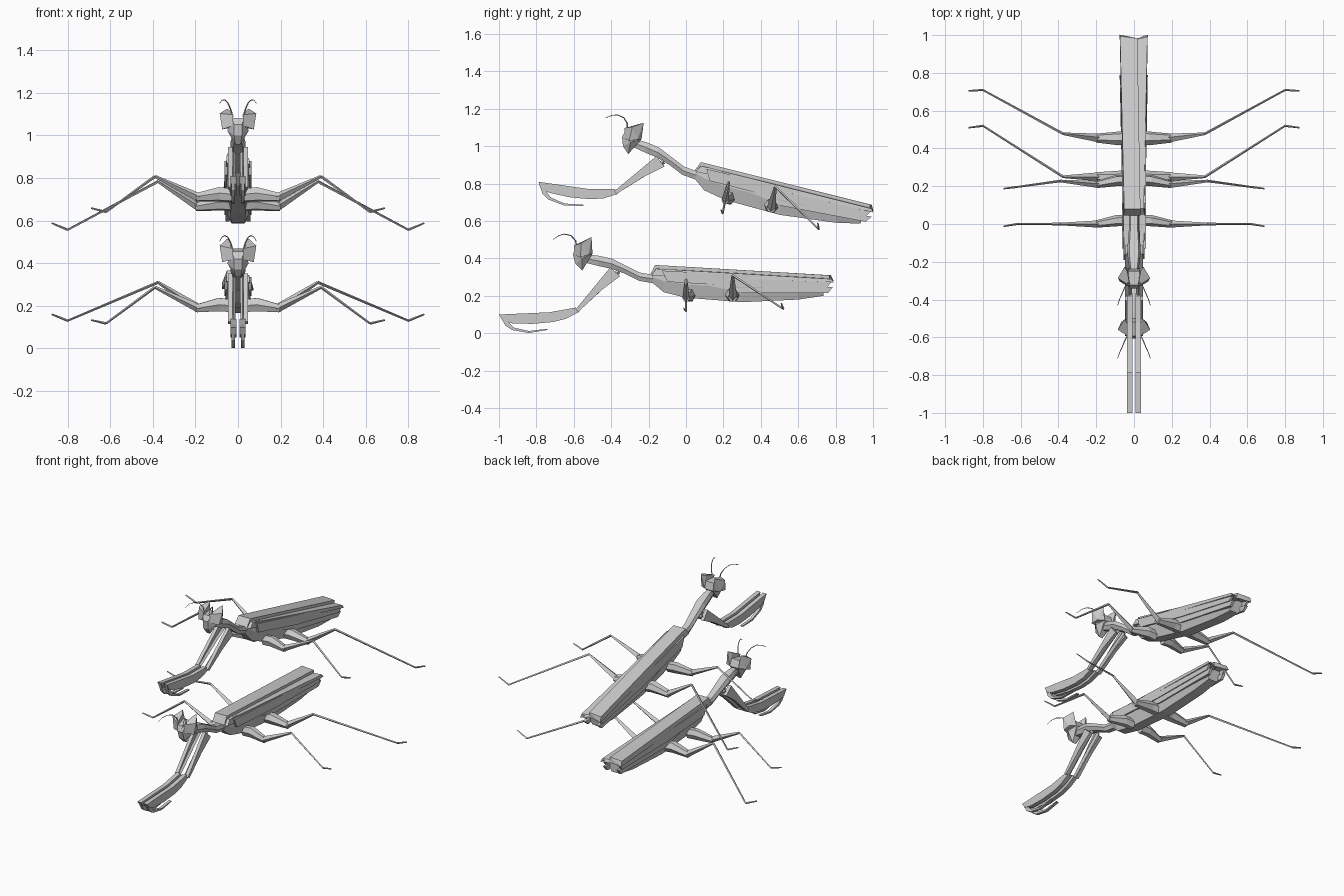
import bpy, bmesh, math
from mathutils import Vector, Matrix

grey = bpy.data.materials.new("light grey")
grey.diffuse_color = (0.6, 0.6, 0.6, 1)

# the second insect is the first one pitched and moved up and back
PLACES = {
    "lower": Matrix.Identity(4),
    "upper": Matrix.Translation((0, 0.08, 0.915))
    @ Matrix.Rotation(math.radians(-10.7), 4, 'X')
    @ Matrix.Translation((0, 0.165, -0.365)),
}


def finish(name, bm):
    bmesh.ops.recalc_face_normals(bm, faces=bm.faces)
    for place, matrix in PLACES.items():
        mesh = bpy.data.meshes.new(name)
        bm.to_mesh(mesh)
        mesh.transform(matrix)
        mesh.materials.append(grey)
        bpy.context.collection.objects.link(bpy.data.objects.new(place + "_" + name, mesh))
    bm.free()


def flip(pts):
    return [(-p[0], p[1], p[2]) for p in pts]


def hull(name, pts):
    bm = bmesh.new()
    vs = [bm.verts.new(p) for p in pts]
    bmesh.ops.convex_hull(bm, input=vs)
    bmesh.ops.delete(bm, geom=[v for v in bm.verts if not v.link_faces], context='VERTS')
    bmesh.ops.dissolve_limit(bm, angle_limit=0.02, verts=bm.verts, edges=bm.edges)
    finish(name, bm)


def loft(name, rings):
    bm = bmesh.new()
    rows = [[bm.verts.new(p) for p in ring] for ring in rings]
    n = len(rows[0])
    for a, b in zip(rows, rows[1:]):
        for i in range(n):
            j = (i + 1) % n
            bm.faces.new((a[i], a[j], b[j], b[i]))
    bm.faces.new(rows[0])
    bm.faces.new(rows[-1])
    finish(name, bm)


def rod(name, pts, radii, ref=(0, 0, 1), n=4):
    """Tapered bar along a path; each radius pair is (sideways, along ref)."""
    pts = [Vector(p) for p in pts]
    rings = []
    for i, p in enumerate(pts):
        t = (pts[min(i + 1, len(pts) - 1)] - pts[max(i - 1, 0)]).normalized()
        u = Vector(ref).cross(t).normalized()
        v = t.cross(u)
        ru, rv = radii[i]
        ring = []
        for k in range(n):
            a = 2 * math.pi * k / n
            ring.append(p + u * math.cos(a) * ru + v * math.sin(a) * rv)
        rings.append(ring)
    loft(name, rings)


def slab(name, outline, x0, x1):
    loft(name, [[(x, y, z) for y, z in outline] for x in (x0, x1)])


# abdomen: y, half width, top, crease, bottom
rings = []
for y, w, top, mid, low in [(-0.18, 0.030, 0.335, 0.30, 0.27), (-0.12, 0.048, 0.345, 0.28, 0.22),
                            (0.0, 0.052, 0.335, 0.26, 0.19), (0.3, 0.058, 0.318, 0.245, 0.166),
                            (0.6, 0.056, 0.30, 0.24, 0.18), (0.735, 0.050, 0.29, 0.24, 0.20)]:
    rings.append([(-w, y, top), (-w * 1.02, y, mid), (-w * 0.6, y, low),
                  (w * 0.6, y, low), (w * 1.02, y, mid), (w, y, top)])
loft("abdomen", rings)

# side wings: stepped panels ending at different lengths
for side, s in (("left", -1), ("right", 1)):
    slab(side + "_side_wing", [(-0.13, 0.335), (0.785, 0.285), (0.755, 0.245), (0.3, 0.25), (-0.10, 0.275)],
         s * 0.050, s * 0.064)
    slab(side + "_lower_wing", [(0.1, 0.26), (0.785, 0.247), (0.76, 0.215), (0.3, 0.215)],
         s * 0.040, s * 0.058)

# wing covers: the left one lies over the right one
hull("left_wing_cover", [(-0.052, -0.165, 0.365), (0.034, -0.165, 0.365), (-0.055, -0.19, 0.315),
                         (0.034, -0.19, 0.315), (-0.074, 0.775, 0.31), (0.018, 0.765, 0.31),
                         (-0.076, 0.79, 0.278), (0.018, 0.77, 0.278)])
hull("right_wing_cover", [(-0.02, -0.16, 0.348), (0.052, -0.16, 0.345), (-0.02, -0.185, 0.31),
                          (0.055, -0.185, 0.31), (0.0, 0.76, 0.293), (0.071, 0.775, 0.29),
                          (0.0, 0.765, 0.272), (0.073, 0.79, 0.272)])

# long neck: y, half width, top, bottom
rings = []
for y, w, top, low in [(-0.16, 0.026, 0.31, 0.265), (-0.25, 0.026, 0.325, 0.28), (-0.33, 0.032, 0.365, 0.32),
                       (-0.40, 0.036, 0.40, 0.345), (-0.47, 0.028, 0.415, 0.36), (-0.53, 0.018, 0.42, 0.375)]:
    m = (top + low) / 2
    rings.append([(-w * 0.7, y, top), (-w, y, m), (-w * 0.6, y, low),
                  (w * 0.6, y, low), (w, y, m), (w * 0.7, y, top)])
loft("neck", rings)

# head: wedge face with an angular eye on each side
half_face = [(0.03, -0.592, 0.455), (0.05, -0.555, 0.40), (0.012, -0.555, 0.335), (0.018, -0.605, 0.42),
             (0.018, -0.59, 0.37), (0.03, -0.50, 0.425), (0.03, -0.52, 0.468)]
hull("face", half_face + flip(half_face))
eye = [(0.022, -0.60, 0.468), (0.086, -0.56, 0.482), (0.05, -0.505, 0.515), (0.074, -0.565, 0.405),
       (0.068, -0.52, 0.42), (0.03, -0.50, 0.425), (0.03, -0.592, 0.415), (0.035, -0.53, 0.50)]
feeler = [(0.025, -0.585, 0.46), (0.034, -0.59, 0.495), (0.048, -0.615, 0.522),
          (0.062, -0.65, 0.53), (0.076, -0.68, 0.522), (0.086, -0.71, 0.502)]

# walking legs: thigh, shin and foot paths for the right side
legs = {
    "middle": dict(thigh=[(0.03, 0.02, 0.20), (0.09, 0.018, 0.205), (0.20, 0.0, 0.187)],
                   knee=(0.39, 0.0, 0.287), ankle=(0.62, 0.0, 0.117), toe=(0.69, -0.012, 0.133), r=0.03),
    "hind": dict(thigh=[(0.03, 0.25, 0.20), (0.08, 0.245, 0.205), (0.20, 0.25, 0.187)],
                 knee=(0.375, 0.25, 0.31), ankle=(0.80, 0.52, 0.13), toe=(0.875, 0.51, 0.16), r=0.037),
}

# folded grasping arm outlines in side profile
blade = [(-1.0, 0.10), (-0.73, 0.112), (-0.59, 0.137), (-0.57, 0.115), (-0.64, 0.078),
         (-0.71, 0.06), (-0.82, 0.05), (-0.93, 0.053), (-0.975, 0.068)]
claw = [(-0.997, 0.095), (-0.965, 0.04), (-0.93, 0.017), (-0.84, 0.001), (-0.74, 0.018),
        (-0.74, 0.024), (-0.84, 0.012), (-0.92, 0.03), (-0.95, 0.06)]

for side, s in (("left", -1), ("right", 1)):
    def m(pts):
        return pts if s > 0 else flip(pts)

    hull(side + "_eye", m(eye))
    rod(side + "_antenna", m(feeler), [(0.004 - 0.0005 * i,) * 2 for i in range(6)], ref=(1, 0, 0))

    for kind, leg in legs.items():
        r = leg["r"]
        name = side + "_" + kind
        rod(name + "_thigh", m(leg["thigh"]), [(r, 0.034), (r, 0.036), (r * 0.65, 0.02)], n=6)
        hip = leg["thigh"][-1]
        start = (hip[0] - 0.02, hip[1], hip[2] - 0.002)
        rod(name + "_shin", m([start, leg["knee"]]), [(r * 0.65, 0.02), (0.007, 0.007)])
        rod(name + "_lower_leg", m([leg["knee"], leg["ankle"]]), [(0.007, 0.007), (0.005, 0.005)])
        rod(name + "_foot", m([leg["ankle"], leg["toe"]]), [(0.006, 0.006), (0.004, 0.004)])

    # grasping arm: broad upper bar, thin inner bar, blade and claw
    slab(side + "_upper_arm", [(-0.405, 0.352), (-0.352, 0.305), (-0.45, 0.232), (-0.575, 0.115), (-0.592, 0.125)],
         s * 0.026, s * 0.048)
    rod(side + "_inner_arm", m([(0.022, -0.36, 0.33), (0.022, -0.45, 0.25), (0.022, -0.585, 0.12)]),
        [(0.012, 0.012), (0.014, 0.012), (0.01, 0.01)], ref=(1, 0, 0))
    slab(side + "_arm_blade", blade, s * 0.008, s * 0.036)
    slab(side + "_arm_claw", claw, s * 0.013, s * 0.031)
